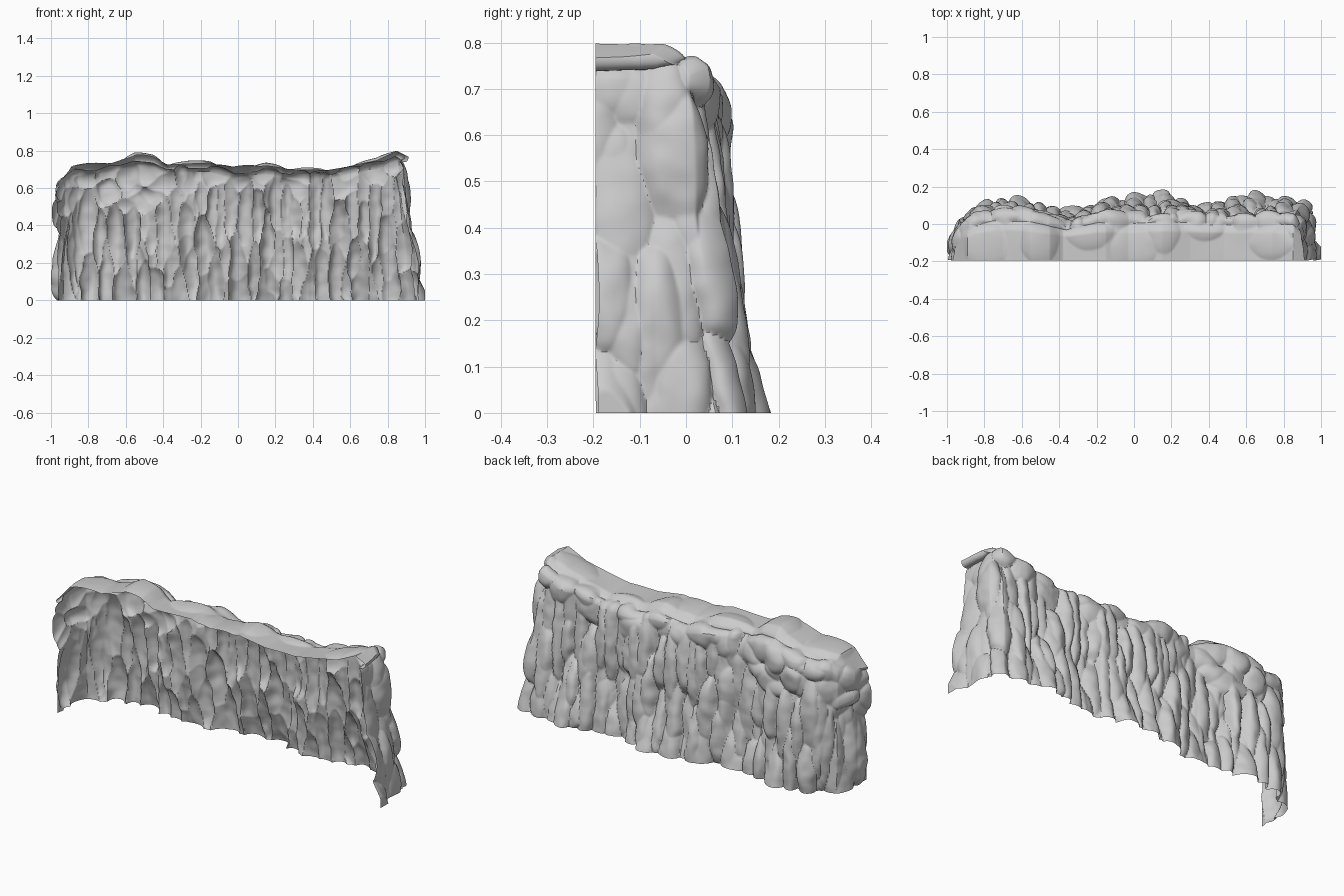
import bpy, bmesh, random
from math import sqrt, sin, pi
from mathutils import Vector, noise

if "Cube" in bpy.data.objects:
    bpy.data.objects.remove(bpy.data.objects["Cube"])

random.seed(11)
BACK = -0.195
NU, NW, NC = 480, 110, 34          # columns, wall rows, cap rows

# plan line of the cliff: base x, base y, rim x, rim y
PLAN = [(-.99, -.195, -.97, -.195), (-.97, -.08, -.955, -.08), (-.935, .03, -.92, .0),
        (-.86, .09, -.85, .05), (-.75, .135, -.74, .08), (-.55, .12, -.55, .07),
        (-.36, .085, -.36, .02), (-.2, .11, -.2, .06), (0, .15, 0, .06),
        (.18, .15, .18, .07), (.38, .11, .38, .06), (.57, .145, .57, .05),
        (.8, .15, .76, .06), (.91, .125, .86, .05), (.97, .07, .895, .01),
        (.955, -.06, .905, -.08), (.99, -.195, .912, -.195)]
# skyline: x, z
SKY = [(-1, .60), (-.95, .655), (-.89, .725), (-.7, .74), (-.55, .785), (-.45, .775),
       (-.38, .74), (-.15, .745), (-.03, .712), (.15, .735), (.3, .71), (.48, .708),
       (.6, .735), (.74, .76), (.85, .81), (.92, .775)]


def lerp(a, b, t):
    return a + (b - a) * t


def skyline(x):
    for (x0, z0), (x1, z1) in zip(SKY, SKY[1:]):
        if x <= x1:
            return lerp(z0, z1, max(0, (x - x0) / (x1 - x0)))
    return SKY[-1][1]


lengths = [0]
for p, q in zip(PLAN, PLAN[1:]):
    lengths.append(lengths[-1] + sqrt((p[0] - q[0]) ** 2 + (p[1] - q[1]) ** 2))


def plan(u):
    s = min(max(u, 0), 1) * lengths[-1]
    for i in range(len(PLAN) - 1):
        if s <= lengths[i + 1] or i == len(PLAN) - 2:
            f = (s - lengths[i]) / (lengths[i + 1] - lengths[i])
            return [lerp(a, b, f) for a, b in zip(PLAN[i], PLAN[i + 1])]


def outward(u):
    a, b = plan(u - .025), plan(u + .025)
    return Vector((a[1] - b[1], b[0] - a[0], 0)).normalized()


def wall_point(u, t):
    bx, by, tx, ty = plan(u)
    f = 1 - (1 - t) ** 2
    return Vector((lerp(bx, tx, f), lerp(by, ty, f), t * (skyline(tx) - .055)))


def cap_point(u, c):
    p = wall_point(u, 1)
    r = min(c * 2.5, 1)
    p.z += .05 * sqrt(1 - (1 - r) ** 2)
    p.y = lerp(p.y, BACK, c)
    return p


# rocks: centre, inverse radii, height, slopes; kept apart for wall and cap
wall_rocks, cap_rocks = [], []


def add_rock(group, p, radii, lift, slope):
    g = [r * random.uniform(.8, 1.25) for r in radii]
    group.append((p.x, p.y, p.z, 1 / g[0], 1 / g[1], 1 / g[2], random.uniform(*lift),
                  random.uniform(-slope, slope), random.uniform(-slope, slope) * .35))


# tall columns on the face
for lo, hi in [(0, .2), (.2, .45), (.4, .68), (.62, .85)]:
    for i in range(48):
        u = (i + random.uniform(.1, .9)) / 48
        p = wall_point(u, random.uniform(lo, hi))
        if p.x < -.5 and p.z > .44:
            continue
        add_rock(wall_rocks, p, (.05, .075, random.uniform(.13, .24)), (-.035, .028), .55)
# chunky ledges along the rim and boulders on the left shoulder
for i in range(28):
    u = (i + random.uniform(.1, .9)) / 28
    add_rock(wall_rocks, wall_point(u, random.uniform(.86, 1)), (.1, .1, .075), (-.025, .02), .35)
for i in range(28):
    add_rock(wall_rocks, wall_point(random.uniform(0, .3), random.uniform(.68, .98)),
             (.09, .09, .075), (-.015, .025), .35)
# broad rounded boulders on top: x, y
for x, y in [(-.78, -.12), (-.5, -.09), (-.23, -.03), (.15, -.03), (.37, 0), (.72, -.1), (.0, -.13)]:
    add_rock(cap_rocks, Vector((x, y, skyline(x))), (.14, .14, .2), (.008, .012), .05)


def relief(p, group):
    best = -.045
    # wobble the outlines so the blocks look broken
    px = p.x + .01 * noise.noise(p * 14)
    pz = p.z + .03 * noise.noise(p * 11 + Vector((7, 3, 1)))
    for x, y, z, rx, ry, rz, lift, sx, sz in group:
        dx, dy, dz = px - x, p.y - y, pz - z
        q = (dx * rx) ** 2 + (dy * ry) ** 2 + (dz * rz) ** 2
        if q < 2.5:
            h = lift + sx * dx + sz * dz - .018 * q - .018 * q * q
            if h > best:
                best = h
    return min(best, .045)


# open shell: rugged wall, rolled rim and cap, with no back or floor
bm = bmesh.new()
grid = []
for i in range(NU + 1):
    u = i / NU
    n = outward(u)
    x0 = plan(u)[0]
    near = [r for r in wall_rocks if abs(r[0] - x0) < .24]
    line = []
    for j in range(NW + NC + 1):
        if j <= NW:
            p = wall_point(u, j / NW)
            p += n * (relief(p, near) + .003 * noise.noise(p * 20))
        else:
            turn = min((j - NW) / NC * 2.5, 1)
            p = cap_point(u, (j - NW) / NC)
            d = n * (1 - sin(turn * pi / 2)) + Vector((0, 0, sin(turn * pi / 2)))
            edge = relief(p, near) if turn < 1 else 0
            lump = max(relief(p, cap_rocks), -.008) + .006 * noise.noise(p * 5)
            p += d.normalized() * lerp(edge, lump, turn)
        p.y = min(max(p.y, BACK), .195)
        p.x = min(max(p.x, -1), 1)
        if j == NW + NC:
            p.y = BACK
        line.append(bm.verts.new(p))
    grid.append(line)
for a, b in zip(grid, grid[1:]):
    for j in range(NW + NC):
        bm.faces.new((a[j], a[j + 1], b[j + 1], b[j]))
bmesh.ops.remove_doubles(bm, verts=bm.verts, dist=.0004)
bmesh.ops.recalc_face_normals(bm, faces=bm.faces)
top = max(bm.faces, key=lambda f: f.calc_center_median().z)
if top.normal.z < 0:
    bmesh.ops.reverse_faces(bm, faces=bm.faces)

mesh = bpy.data.meshes.new("cliff_wall")
bm.to_mesh(mesh)
bm.free()
cliff = bpy.data.objects.new("cliff_wall", mesh)
bpy.context.collection.objects.link(cliff)
bpy.context.view_layer.objects.active = cliff
cliff.select_set(True)
bpy.ops.object.shade_smooth_by_angle(angle=.6)
